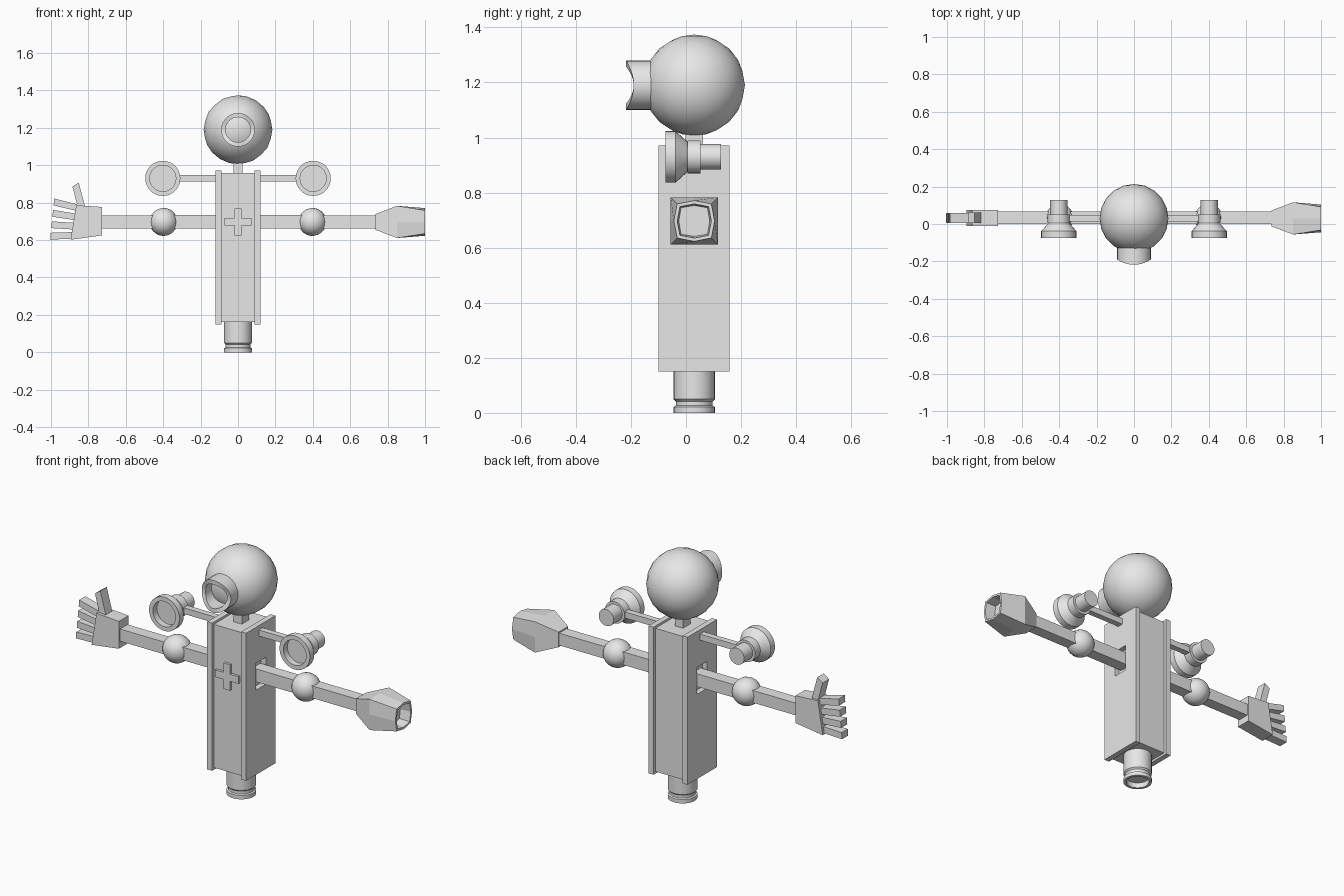
import bpy, bmesh, math
from mathutils import Vector

if "Cube" in bpy.data.objects:
    bpy.data.objects.remove(bpy.data.objects["Cube"])

CY, ARM_Z, LAMP_Z, HEAD_Z = 0.03, 0.697, 0.93, 1.19   # shared centre lines

grey = bpy.data.materials.new("plain_grey")
grey.diffuse_color = (0.8, 0.8, 0.8, 1)
grey.use_nodes = True
grey.node_tree.nodes["Principled BSDF"].inputs["Base Color"].default_value = grey.diffuse_color


def finish(name, bm, smooth=False):
    bmesh.ops.recalc_face_normals(bm, faces=bm.faces)
    me = bpy.data.meshes.new(name)
    bm.to_mesh(me)
    bm.free()
    ob = bpy.data.objects.new(name, me)
    bpy.context.collection.objects.link(ob)
    me.materials.append(grey)
    if smooth:
        bpy.ops.object.select_all(action='DESELECT')
        ob.select_set(True)
        bpy.context.view_layer.objects.active = ob
        bpy.ops.object.shade_smooth_by_angle(angle=math.radians(35))
    return ob


def loft(name, rings, smooth=False):
    """Skin matching rings of points and cap both ends."""
    bm = bmesh.new()
    vs = [[bm.verts.new(p) for p in ring] for ring in rings]
    n = len(vs[0])
    for a, b in zip(vs, vs[1:]):
        for i in range(n):
            j = (i + 1) % n
            bm.faces.new((a[i], a[j], b[j], b[i]))
    bm.faces.new(vs[0])
    bm.faces.new(vs[-1])
    return finish(name, bm, smooth)


def box(name, x, y, z):
    rings = [[(x[0], y[0], h), (x[1], y[0], h), (x[1], y[1], h), (x[0], y[1], h)] for h in z]
    return loft(name, rings)


def lathe(name, profile, centre, axis, seg=28):
    """Turn (radius, position) pairs about the y or z axis."""
    rings = []
    for r, h in profile:
        ring = []
        for i in range(seg):
            a = 2 * math.pi * i / seg
            c, s = r * math.cos(a), r * math.sin(a)
            p = (c, h, s) if axis == 'y' else (c, s, h)
            ring.append(Vector(centre) + Vector(p))
        rings.append(ring)
    return loft(name, rings, True)


def extrude_xz(name, pts, y0, y1):
    return loft(name, [[(x, y, z) for x, z in pts] for y in (y0, y1)])


def ball(name, centre, r, sub):
    bm = bmesh.new()
    bmesh.ops.create_icosphere(bm, subdivisions=sub, radius=r)
    bmesh.ops.translate(bm, verts=bm.verts, vec=centre)
    return finish(name, bm, True)


def cut(ob, cutter):
    m = ob.modifiers.new("cut", 'BOOLEAN')
    m.operation, m.solver, m.object = 'DIFFERENCE', 'EXACT', cutter
    cutter.hide_render = True


# Head and neck
ball("head", (0, CY, HEAD_Z), 0.184, 3)
box("neck", (-0.025, 0.025), (CY - 0.032, CY + 0.032), (0.94, 1.04))

# Eye tube with a saddle-shaped rim
seg, rings = 28, []
for r, y in ((0.09, -0.08), (0.09, None), (0.067, None), (0.067, -0.135)):
    ring = []
    for i in range(seg):
        a = 2 * math.pi * i / seg
        front = -0.19 - 0.028 * math.sin(a) ** 2
        ring.append((r * math.cos(a), front if y is None else y, HEAD_Z + r * math.sin(a)))
    rings.append(ring)
loft("eye_tube", rings, True)

# Torso core, chest cross
box("torso_core", (-0.09, 0.09), (-0.085, 0.142), (0.162, 0.96))
w, l = 0.02, 0.072
cross = [(-w, l), (w, l), (w, w), (l, w), (l, -w), (w, -w),
         (w, -l), (-w, -l), (-w, -w), (-l, -w), (-l, w), (-w, w)]
extrude_xz("chest_cross", [(x, z + ARM_Z) for x, z in cross], -0.099, -0.08)

# Base connector, hollow underneath
lathe("base_connector", [(0.06, 0.03), (0.06, 0), (0.075, 0), (0.075, 0.022), (0.067, 0.026),
                         (0.067, 0.042), (0.075, 0.05), (0.075, 0.17)], (0, CY, 0), 'z')

# Parts repeated on both sides
for s, side in ((1, "right"), (-1, "left")):
    def span(a, b):
        return tuple(sorted((s * a, s * b)))

    plate = box("side_plate_" + side, span(0.0895, 0.12), (-0.1, 0.158), (0.15, 0.972))
    cut(plate, box("arm_hole_cutter_" + side, span(0.08, 0.14),
                   (CY - 0.045, CY + 0.045), (ARM_Z - 0.075, ARM_Z + 0.075)))
    # Arm and elbow
    box("upper_arm_" + side, span(0.08, 0.42), (0, 0.068), (ARM_Z - 0.036, ARM_Z + 0.036))
    box("forearm_" + side, span(0.42, 0.76), (0, 0.066), (ARM_Z - 0.034, ARM_Z + 0.034))
    ball("elbow_" + side, (s * 0.398, CY + 0.003, ARM_Z), 0.075, 3)
    # Shoulder lamp on its rod
    box("lamp_rod_" + side, span(0.1, 0.38), (0.013, 0.047), (LAMP_Z - 0.017, LAMP_Z + 0.017))
    lathe("lamp_" + side, [(0.07, -0.04), (0.07, -0.075), (0.094, -0.075), (0.094, -0.038),
                           (0.055, 0.005), (0.06, 0.005), (0.06, 0.052), (0.046, 0.052),
                           (0.046, 0.128)], (s * 0.402, 0, LAMP_Z), 'y')

# Hollow flared cuff on the right arm: corner reach c, edge-middle reach m
rings = []
for x, c, m in ((0.735, 0.042, 0.042), (0.85, 0.086, 0.086), (1.0, 0.062, 0.074),
                (1.0, 0.052, 0.062), (0.94, 0.048, 0.056)):
    shape = [(c, c), (0, m), (-c, c), (-m, 0), (-c, -c), (0, -m), (c, -c), (m, 0)]
    rings.append([(x, CY + y, ARM_Z + z) for y, z in shape])
loft("arm_cuff", rings)

# Open hand on the left arm
extrude_xz("palm", [(-0.727, 0.777), (-0.865, 0.786), (-0.895, 0.602), (-0.727, 0.625)],
           -0.01, 0.075)
extrude_xz("thumb", [(-0.815, 0.77), (-0.855, 0.77), (-0.885, 0.885), (-0.852, 0.908)],
           0.005, 0.062)
for i in range(4):
    tip, root = 0.804 - 0.061 * i, 0.772 - 0.049 * i
    tx, rx = -0.983 - 0.006 * i, -0.855 - 0.008 * i
    extrude_xz("finger_%d" % (i + 1), [(rx, root + 0.018), (tx, tip + 0.018),
                                       (tx - 0.003, tip - 0.018), (rx, root - 0.018)],
               0.006, 0.06)
